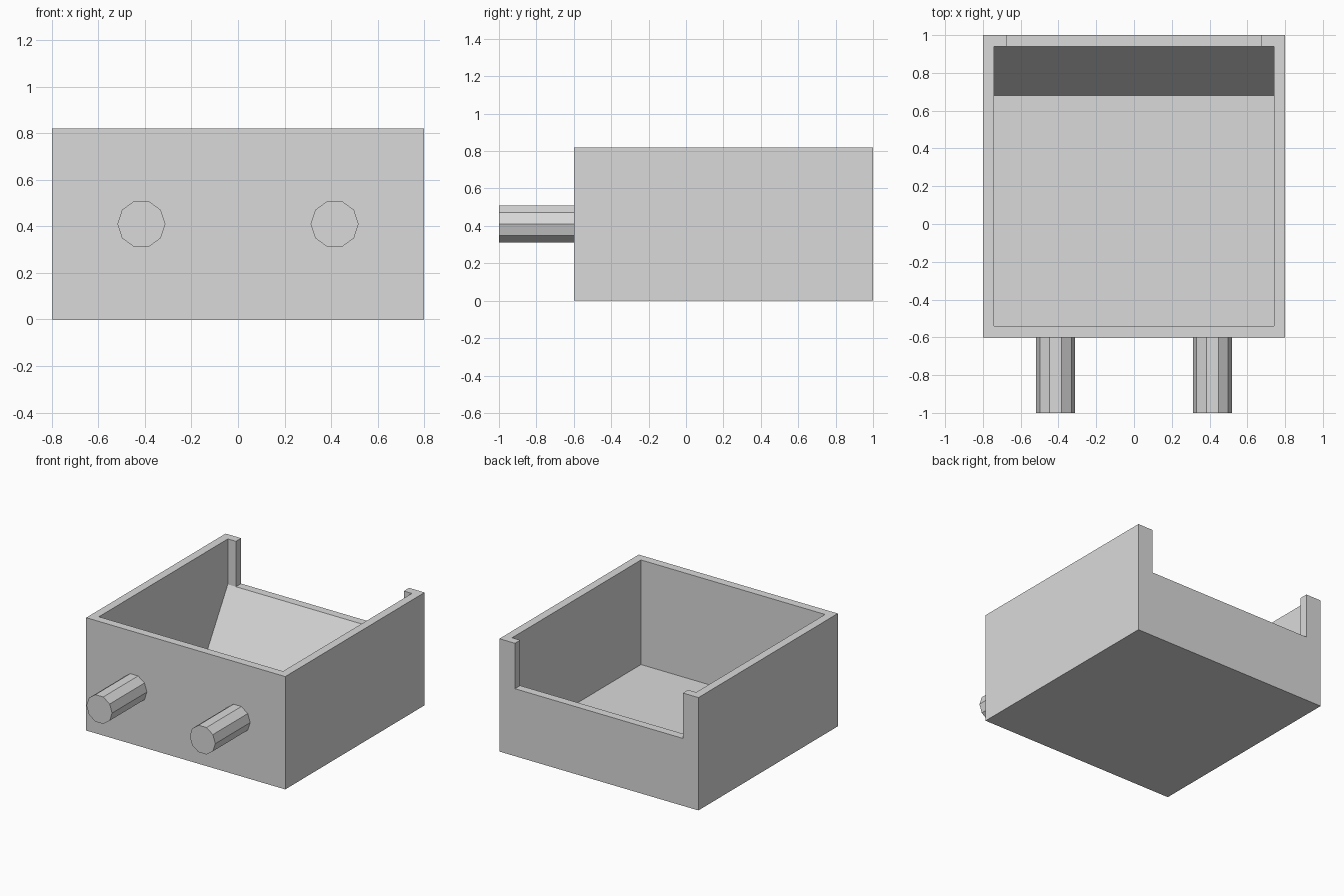
import bpy
import bmesh
import math

default = bpy.data.objects.get("Cube")
if default:
    bpy.data.objects.remove(default, do_unlink=True)

# One plain grey for everything
grey = bpy.data.materials.new("light grey")
grey.use_nodes = True
colour = (0.7, 0.7, 0.7, 1)
grey.diffuse_color = colour
grey.node_tree.nodes["Principled BSDF"].inputs["Base Color"].default_value = colour

W, FRONT, BACK, H = 0.8, -0.6, 1.0, 0.82   # outer half width, depth, height
T = 0.06                                   # wall and floor thickness
LIP, NOTCH, RAMP = 0.49, 0.675, 0.68       # back lip height, notch half width, ramp foot


def prism(name, profile, half_width):
    """Extrude a (y, z) profile along x, centred on x = 0."""
    bm = bmesh.new()
    face = bm.faces.new([bm.verts.new((-half_width, y, z)) for y, z in profile])
    new = bmesh.ops.extrude_face_region(bm, geom=[face])["geom"]
    bmesh.ops.translate(bm, vec=(2 * half_width, 0, 0),
                        verts=[v for v in new if isinstance(v, bmesh.types.BMVert)])
    bmesh.ops.recalc_face_normals(bm, faces=bm.faces)
    mesh = bpy.data.meshes.new(name)
    bm.to_mesh(mesh)
    bm.free()
    mesh.materials.append(grey)
    obj = bpy.data.objects.new(name, mesh)
    bpy.context.collection.objects.link(obj)
    return obj


def cut(target, cutter):
    mod = target.modifiers.new(cutter.name, 'BOOLEAN')
    mod.operation = 'DIFFERENCE'
    mod.solver = 'EXACT'
    mod.object = cutter
    cutter.hide_render = True
    bpy.context.view_layer.objects.active = target
    bpy.ops.object.modifier_apply(modifier=mod.name)
    bpy.data.objects.remove(cutter, do_unlink=True)


# Open tray: solid block, hollowed with a sloped rear floor, then notched at the back
tray = prism("tray", [(FRONT, 0), (BACK, 0), (BACK, H), (FRONT, H)], W)
cut(tray, prism("cavity_cutter", [(FRONT + T, T), (RAMP, T), (BACK - T, LIP),
                                  (BACK - T, H + T), (FRONT + T, H + T)], W - T))
cut(tray, prism("notch_cutter", [(BACK - T - 0.03, LIP), (BACK + T, LIP),
                                 (BACK + T, H + T), (BACK - T - 0.03, H + T)], NOTCH))

# Pair of ten-sided pegs on the front wall
for side, x in (("right", -0.415), ("left", 0.415)):
    bpy.ops.mesh.primitive_cylinder_add(vertices=10, radius=0.103, depth=0.4,
                                        location=(x, FRONT - 0.2, H / 2),
                                        rotation=(math.pi / 2, math.pi / 10, 0))
    peg = bpy.context.object
    peg.name = side + "_peg"
    # Turn about its own axis so that a flat side is uppermost
    peg.rotation_euler = (math.pi / 2, math.pi / 2, 0)
    peg.data.materials.append(grey)
